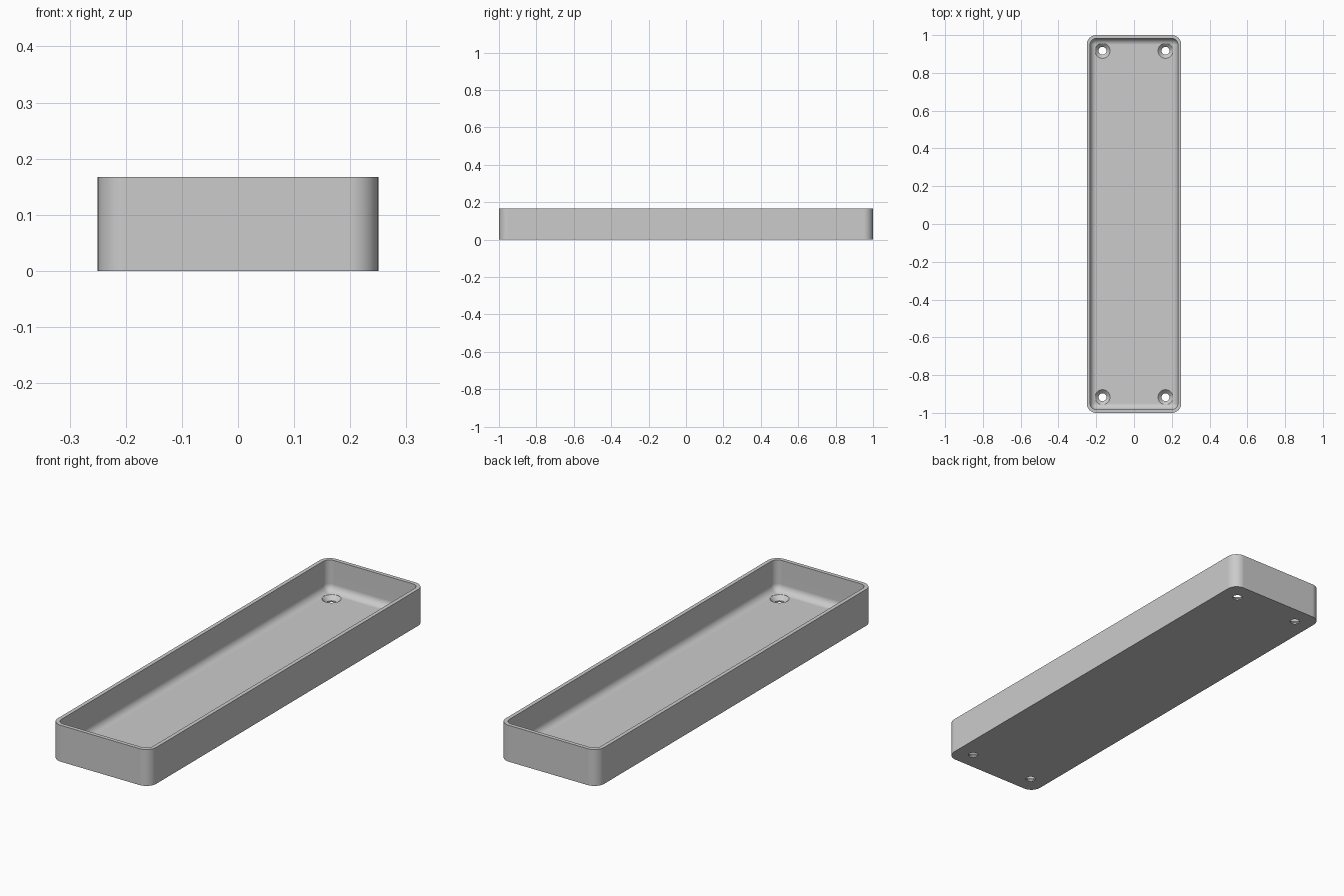
import bpy, bmesh
from math import sin, cos, pi, radians

cube = bpy.data.objects.get("Cube")
if cube:
    bpy.data.objects.remove(cube, do_unlink=True)

HALF_X, HALF_Y, HEIGHT = 0.25, 1.0, 0.167
WALL, FLOOR, CORNER, FILLET = 0.018, 0.025, 0.05, 0.033
HOLE_X, HOLE_Y, HOLE_R, HEAD_R = 0.167, 0.917, 0.021, 0.04

grey = bpy.data.materials.new("plain grey")
grey.use_nodes = True
colour = (0.6, 0.6, 0.6, 1)
grey.diffuse_color = colour
grey.node_tree.nodes["Principled BSDF"].inputs["Base Color"].default_value = colour


def rounded_ring(bm, inset, z, steps=12):
    """Rounded rectangle, inset from the outer outline."""
    r = max(CORNER - inset, 0.002)
    cx, cy = HALF_X - inset - r, HALF_Y - inset - r
    ring = []
    for i, (sx, sy) in enumerate([(1, 1), (-1, 1), (-1, -1), (1, -1)]):
        for k in range(steps + 1):
            a = (i + k / steps) * pi / 2
            ring.append(bm.verts.new((sx * cx + r * cos(a), sy * cy + r * sin(a), z)))
    return ring


def circle_ring(bm, x, y, r, z, steps=32):
    angles = [2 * pi * k / steps for k in range(steps)]
    return [bm.verts.new((x + r * cos(a), y + r * sin(a), z)) for a in angles]


def skin(bm, rings):
    """Join successive rings and cap both ends."""
    for low, high in zip(rings, rings[1:]):
        for k in range(len(low)):
            n = (k + 1) % len(low)
            bm.faces.new((low[k], low[n], high[n], high[k]))
    bm.faces.new(rings[0][::-1])
    bm.faces.new(rings[-1])


def finish(bm, name):
    bmesh.ops.recalc_face_normals(bm, faces=bm.faces)
    mesh = bpy.data.meshes.new(name)
    bm.to_mesh(mesh)
    bm.free()
    obj = bpy.data.objects.new(name, mesh)
    bpy.context.collection.objects.link(obj)
    mesh.materials.append(grey)
    return obj


# Tray shell: outer wall, rim, inner wall, rounded transition to the floor
profile = [(0, 0), (0, HEIGHT), (WALL, HEIGHT)]
for k in range(9):
    a = k / 8 * pi / 2
    profile.append((WALL + FILLET * (1 - cos(a)), FLOOR + FILLET * (1 - sin(a))))
bm = bmesh.new()
skin(bm, [rounded_ring(bm, inset, z) for inset, z in profile])
tray = finish(bm, "tray")

# Countersunk screw holes near the four corners
bm = bmesh.new()
for x in (-HOLE_X, HOLE_X):
    for y in (-HOLE_Y, HOLE_Y):
        steps = [(HOLE_R, -0.02), (HOLE_R, FLOOR - 0.019), (HEAD_R, FLOOR), (HEAD_R, FLOOR + 0.05)]
        skin(bm, [circle_ring(bm, x, y, r, z) for r, z in steps])
cutter = finish(bm, "screw_hole_cutter")
cutter.hide_render = True

bpy.ops.object.select_all(action="DESELECT")
tray.select_set(True)
bpy.context.view_layer.objects.active = tray
cut = tray.modifiers.new("screw holes", "BOOLEAN")
cut.operation, cut.solver, cut.object = "DIFFERENCE", "EXACT", cutter
bpy.ops.object.modifier_apply(modifier=cut.name)
bpy.data.objects.remove(cutter, do_unlink=True)

# Smooth corners, crisp edges and even shading on the flat faces
bpy.ops.object.shade_smooth_by_angle(angle=radians(30))
even = tray.modifiers.new("even shading", "WEIGHTED_NORMAL")
even.keep_sharp = True
